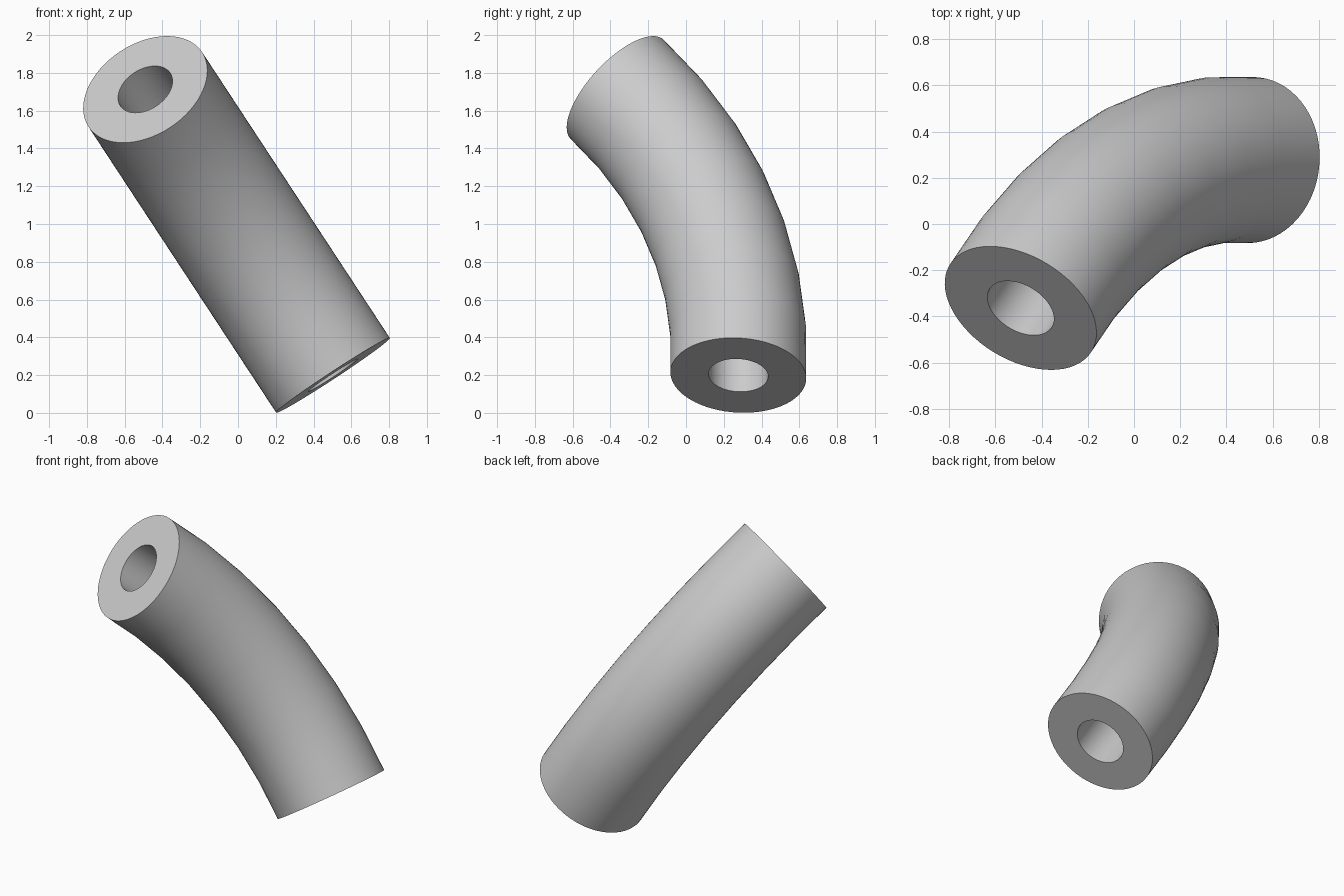
import bpy
import bmesh
import math
from mathutils import Vector

cube = bpy.data.objects.get("Cube")
if cube:
    bpy.data.objects.remove(cube, do_unlink=True)

# Dimensions
SIDES = 64
STEPS = 7
OUTER = 0.36
BORE = 0.158
BEND = 2.51
START, END = math.radians(-3), math.radians(42)

# The bend lies in the plane of "along" and "back"; "across" is its normal
along = Vector((-0.549, 0, 0.836)).normalized()
back = Vector((0, 1, 0))
across = along.cross(back)


def outward(angle):
    return along * math.sin(angle) + back * math.cos(angle)


pivot = Vector((0.503, 0.277, 0.199)) - outward(START) * BEND
angles = [START + (END - START) * i / STEPS for i in range(STEPS + 1)]

# Rings run up the outside and return down the bore
stations = [(a, OUTER) for a in angles] + [(a, BORE) for a in reversed(angles)]

bm = bmesh.new()
rings = []
for angle, radius in stations:
    out = outward(angle)
    ring = []
    for k in range(SIDES):
        turn = math.tau * k / SIDES
        offset = out * math.cos(turn) + across * math.sin(turn)
        ring.append(bm.verts.new(pivot + out * BEND + offset * radius))
    rings.append(ring)

# Walls, bore and both ring-shaped ends
for i, ring in enumerate(rings):
    following = rings[(i + 1) % len(rings)]
    for k in range(SIDES):
        n = (k + 1) % SIDES
        bm.faces.new((ring[k], ring[n], following[n], following[k]))
bmesh.ops.recalc_face_normals(bm, faces=bm.faces)

mesh = bpy.data.meshes.new("bent_tube")
bm.to_mesh(mesh)
bm.free()
tube = bpy.data.objects.new("bent_tube", mesh)
bpy.context.collection.objects.link(tube)

# Plain grey material
grey = bpy.data.materials.new("light_grey")
grey.use_nodes = True
colour = (0.6, 0.6, 0.6, 1)
grey.diffuse_color = colour
grey.node_tree.nodes["Principled BSDF"].inputs["Base Color"].default_value = colour
mesh.materials.append(grey)

# Smooth walls, crisp ends
bpy.ops.object.select_all(action="DESELECT")
tube.select_set(True)
bpy.context.view_layer.objects.active = tube
bpy.ops.object.shade_smooth_by_angle(angle=math.radians(30))
